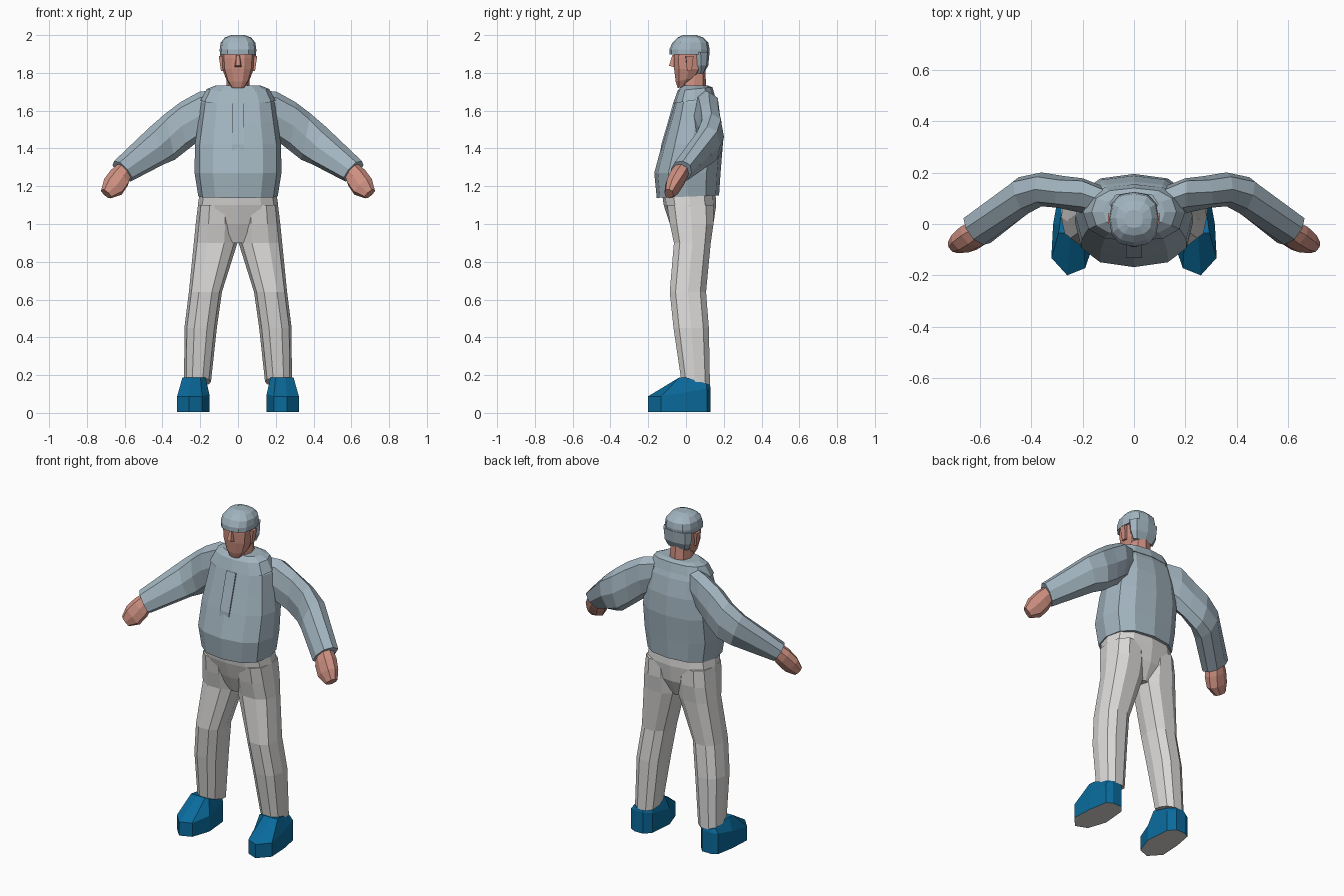
import bpy, bmesh, math
from mathutils import Vector as V


def material(name, rgb):
    m = bpy.data.materials.new(name)
    m.diffuse_color = (*rgb, 1)
    return m


SHIRT = material("grey blue cloth", (0.36, 0.455, 0.52))
PANTS = material("light grey cloth", (0.70, 0.69, 0.68))
SKIN = material("skin", (0.62, 0.28, 0.22))
SHOE = material("blue shoe", (0.003, 0.145, 0.33))


def loft(name, rings, mats, side=1, sole=False):
    """Skin a list of equal-length point rings, capped at both ends."""
    bm = bmesh.new()
    rows = [[bm.verts.new((p[0] * side, p[1], p[2])) for p in r] for r in rings]
    n = len(rows[0])
    for a, b in zip(rows, rows[1:]):
        for i in range(n):
            bm.faces.new((a[i], a[(i + 1) % n], b[(i + 1) % n], b[i]))
    bm.faces.new(rows[0])
    bm.faces.new(rows[-1])
    bmesh.ops.recalc_face_normals(bm, faces=bm.faces)
    if sole:
        for f in bm.faces:
            f.material_index = int(f.normal.z < -0.9)
    me = bpy.data.meshes.new(name)
    bm.to_mesh(me)
    bm.free()
    for m in mats:
        me.materials.append(m)
    ob = bpy.data.objects.new(name, me)
    bpy.context.collection.objects.link(ob)
    return ob


def power(v, p):
    return math.copysign(abs(v) ** p, v)


def oval(z, x0, x1, y0, y1, n=12, p=0.8, tilt=0.0):
    """Level rounded ring between x0..x1 and y0..y1; tilt lowers the back."""
    out = []
    for i in range(n):
        a = 2 * math.pi * i / n
        x = (x0 + x1) / 2 + (x1 - x0) / 2 * power(math.cos(a), p)
        y = (y0 + y1) / 2 + (y1 - y0) / 2 * power(math.sin(a), p)
        out.append((x, y, z - tilt * (y - (y0 + y1) / 2)))
    return out


def sym(z, hw, y0, y1, **k):
    return oval(z, -hw, hw, y0, y1, **k)


def limb(c, u, v, n=8, p=0.85):
    """Free ring around centre c with half axes u and v."""
    return [V(c) + V(u) * power(math.cos(2 * math.pi * i / n), p)
            + V(v) * power(math.sin(2 * math.pi * i / n), p) for i in range(n)]


# Sweater body and collar
loft("sweater_body", [
    sym(1.145, 0.21, -0.155, 0.175, tilt=-0.04),
    sym(1.27, 0.23, -0.168, 0.183),
    sym(1.42, 0.228, -0.128, 0.195),
    sym(1.54, 0.21, -0.092, 0.188),
    sym(1.64, 0.195, -0.062, 0.165),
    sym(1.70, 0.165, -0.03, 0.14),
    sym(1.73, 0.125, -0.01, 0.115)], [SHIRT])
loft("collar", [
    sym(1.655, 0.198, -0.068, 0.155, tilt=-0.15),
    sym(1.715, 0.165, -0.045, 0.14, tilt=-0.1),
    sym(1.733, 0.12, -0.02, 0.115)], [SHIRT])

# Front placket strip, following the chest slope
loft("placket", [[(-0.032, y, z), (0.032, y, z), (0.032, y + 0.02, z), (-0.032, y + 0.02, z)]
                 for y, z in ((-0.134, 1.36), (-0.131, 1.42), (-0.096, 1.54), (-0.068, 1.64))], [SHIRT])

# Hips
loft("hips", [
    sym(1.18, 0.20, -0.13, 0.155),
    sym(1.10, 0.213, -0.118, 0.16),
    sym(1.0, 0.19, -0.085, 0.145),
    sym(0.90, 0.05, -0.045, 0.10)], [PANTS])

# Neck and head
loft("neck", [sym(1.68, 0.065, -0.03, 0.11, n=8), sym(1.84, 0.055, -0.005, 0.10, n=8)], [SKIN])
loft("head", [
    sym(1.725, 0.035, -0.045, 0.0, n=10, tilt=-0.25),
    sym(1.765, 0.062, -0.057, 0.06, n=10, tilt=-0.2),
    sym(1.82, 0.083, -0.066, 0.095, n=10),
    sym(1.88, 0.088, -0.068, 0.10, n=10),
    sym(1.92, 0.088, -0.065, 0.10, n=10)], [SKIN])
loft("nose", [
    [(-0.021, -0.055, 1.828), (0.021, -0.055, 1.828), (0.012, -0.090, 1.838), (-0.012, -0.090, 1.838)],
    [(-0.010, -0.055, 1.895), (0.010, -0.055, 1.895), (0.008, -0.072, 1.895), (-0.008, -0.072, 1.895)]], [SKIN])

# Cap with a short brim band, and hair below it at the back
loft("cap", [
    sym(1.897, 0.096, -0.088, 0.122),
    sym(1.925, 0.097, -0.088, 0.125),
    sym(1.96, 0.092, -0.072, 0.118),
    sym(1.987, 0.070, -0.045, 0.092),
    sym(2.0, 0.035, -0.015, 0.055)], [SHIRT])
loft("back_hair", [
    sym(1.797, 0.07, 0.06, 0.095, n=8),
    sym(1.84, 0.09, 0.042, 0.118, n=8),
    sym(1.91, 0.096, 0.03, 0.125, n=8)], [SHIRT])

for side, tag in ((1, "left"), (-1, "right")):
    # Ear
    loft(tag + "_ear", [
        [(0.07, 0.005, 1.81), (0.09, 0.005, 1.81), (0.09, 0.03, 1.81), (0.07, 0.03, 1.81)],
        [(0.07, -0.005, 1.89), (0.102, 0.0, 1.89), (0.102, 0.04, 1.89), (0.07, 0.04, 1.89)]],
        [SKIN], side)

    # Sleeve: shoulder, upper arm, elbow, forearm, cuff
    loft(tag + "_sleeve", [
        limb((0.13, 0.09, 1.60), (-0.01, 0, 0.11), (0, 0.06, 0)),
        limb((0.20, 0.11, 1.575), (0.005, 0.01, 0.125), (0, 0.068, 0)),
        limb((0.285, 0.125, 1.52), (0.02, 0, 0.125), (-0.01, 0.062, 0)),
        limb((0.36, 0.135, 1.462), (0.025, 0, 0.122), (0.0, 0.066, 0)),
        limb((0.43, 0.112, 1.415), (0.035, 0, 0.1), (0.02, 0.07, 0)),
        limb((0.612, -0.026, 1.279), (0.044, 0.01, 0.054), (0.026, 0.055, -0.01))], [SHIRT], side)

    # Mitten-like hand
    loft(tag + "_hand", [
        limb((0.60, -0.02, 1.285), (0.03, 0.0, 0.038), (0.02, 0.04, -0.01)),
        limb((0.628, -0.045, 1.245), (0.044, 0.0, 0.042), (0.022, 0.045, -0.01)),
        limb((0.662, -0.072, 1.197), (0.046, 0.0, 0.042), (0.02, 0.038, -0.01)),
        limb((0.698, -0.09, 1.16), (0.025, 0.0, 0.024), (0.012, 0.024, -0.005))], [SKIN], side)

    # Trouser leg
    loft(tag + "_trouser_leg", [
        oval(1.10, 0.01, 0.212, -0.105, 0.15, n=10),
        oval(1.0, 0.0, 0.224, -0.09, 0.15, n=10),
        oval(0.90, 0.003, 0.234, -0.068, 0.135, n=10),
        oval(0.64, 0.085, 0.26, -0.09, 0.11, n=10),
        oval(0.45, 0.112, 0.284, -0.07, 0.125, n=10),
        oval(0.165, 0.143, 0.285, -0.03, 0.13, n=10, tilt=0.25)], [PANTS], side)

    # Shoe: sole outline, toe and heel walls, then the sloping upper
    sole = [(0.19, -0.172), (0.26, -0.2), (0.322, -0.132), (0.315, 0.0),
            (0.295, 0.11), (0.26, 0.13), (0.20, 0.13), (0.165, 0.09), (0.152, -0.06)]
    wall = [(x, y, 0.088 + 0.17 * max(0, y + 0.13)) for x, y in sole]
    top = [(0.222 + (x - 0.222) * 0.72, max(-0.035, y * 0.97),
            0.188 - 0.3 * max(0, y * 0.97)) for x, y in sole]
    loft(tag + "_shoe", [[(x, y, 0.004) for x, y in sole], wall, top], [SHOE, PANTS], side, sole=True)
